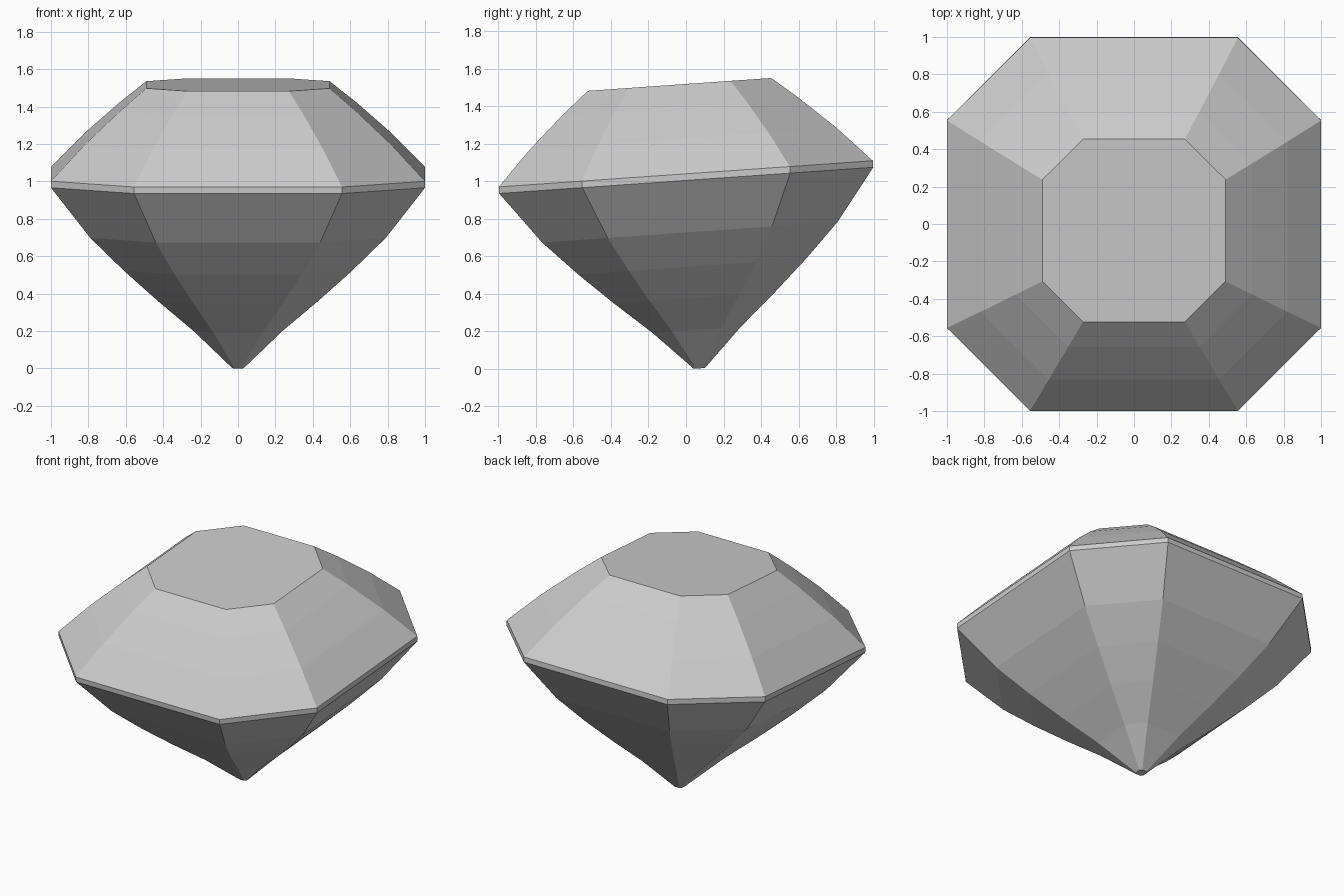
import bpy, bmesh
from math import radians
from mathutils import Matrix, Vector

if "Cube" in bpy.data.objects:
    bpy.data.objects.remove(bpy.data.objects["Cube"])

CUT = 0.556          # corner position of the octagon outline
TILT = radians(4)

# (outline scale, height) from culet to table
LEVELS = [(0.03, 0.0), (0.235, 0.205), (0.43, 0.377), (0.61, 0.545),
          (0.79, 0.728), (1.0, 1.005), (1.0, 1.04), (0.82, 1.228),
          (0.632, 1.400), (0.49, 1.518)]
OUTLINE = [(1, CUT), (CUT, 1), (-CUT, 1), (-1, CUT),
           (-1, -CUT), (-CUT, -1), (CUT, -1), (1, -CUT)]

# step-cut gem: stacked octagon rings, capped at both ends
bm = bmesh.new()
rings = [[bm.verts.new((x * s, y * s, z)) for x, y in OUTLINE] for s, z in LEVELS]
for low, high in zip(rings, rings[1:]):
    for i in range(8):
        j = (i + 1) % 8
        bm.faces.new((low[i], low[j], high[j], high[i]))
bm.faces.new(rings[0][::-1])
bm.faces.new(rings[-1])

# lean the stone, then centre it and rest it on the ground
bmesh.ops.transform(bm, matrix=Matrix.Rotation(TILT, 4, 'X'), verts=bm.verts)
ys = [v.co.y for v in bm.verts]
shift = Vector((0, -(min(ys) + max(ys)) / 2, -min(v.co.z for v in bm.verts)))
bmesh.ops.translate(bm, vec=shift, verts=bm.verts)
bmesh.ops.recalc_face_normals(bm, faces=bm.faces)

mesh = bpy.data.meshes.new("gemstone")
bm.to_mesh(mesh)
bm.free()
bpy.context.collection.objects.link(bpy.data.objects.new("gemstone", mesh))
